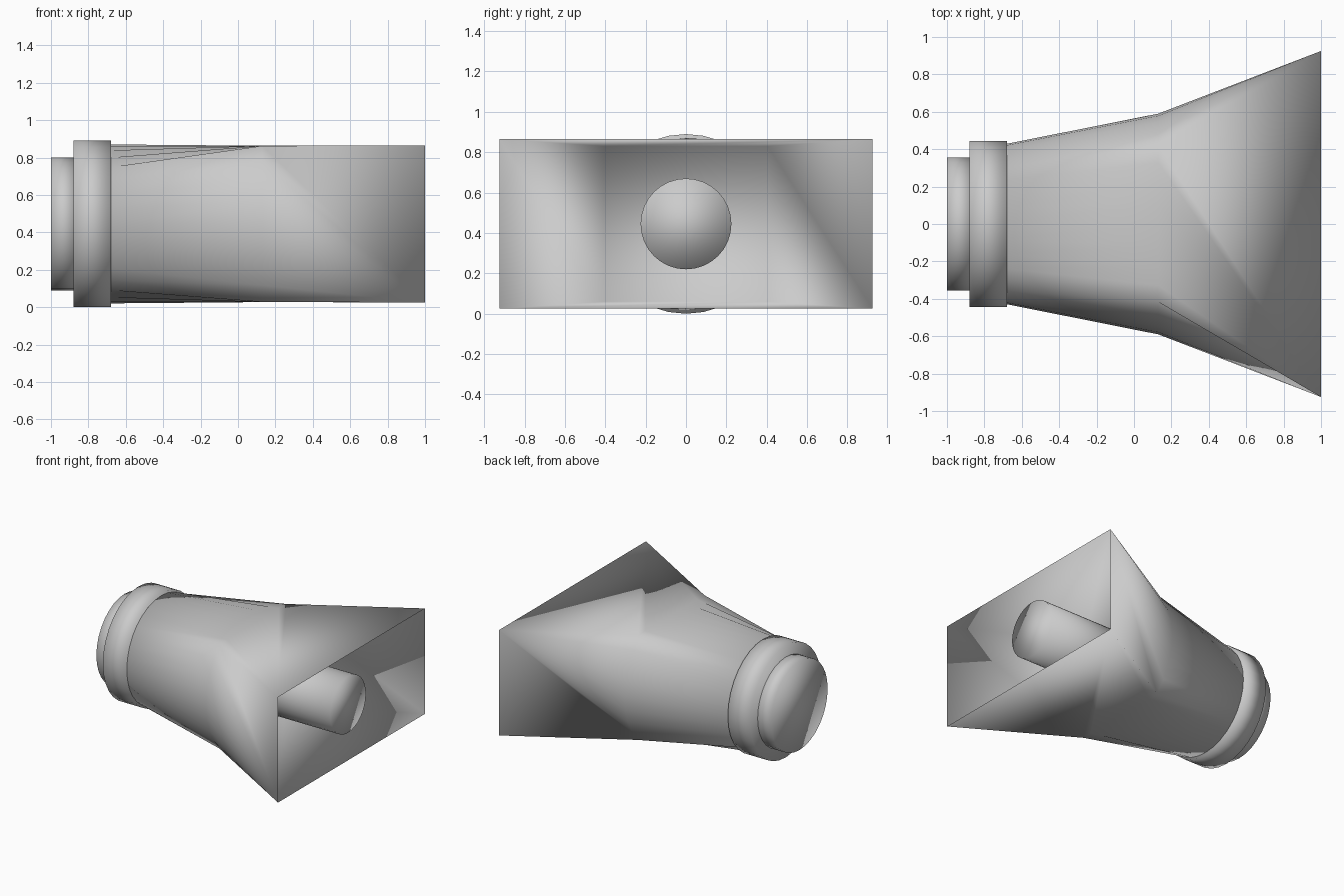
import bpy, bmesh, math
from mathutils import Matrix

if "Cube" in bpy.data.objects:
    bpy.data.objects.remove(bpy.data.objects["Cube"])

N = 32          # sides of every round part
CZ = 0.445      # height of the main axis


def finish(name, bm):
    bmesh.ops.recalc_face_normals(bm, faces=bm.faces[:])
    me = bpy.data.meshes.new(name)
    bm.to_mesh(me)
    bm.free()
    ob = bpy.data.objects.new(name, me)
    bpy.context.collection.objects.link(ob)
    for p in me.polygons:
        p.use_smooth = True
    return ob


def x_cylinder(name, x0, x1, r):
    """Capped round part lying along x, softly shaded over its rims."""
    bm = bmesh.new()
    m = Matrix.Translation(((x0 + x1) / 2, 0, CZ)) @ Matrix.Rotation(math.pi / 2, 4, 'Y')
    bmesh.ops.create_cone(bm, cap_ends=True, segments=N, radius1=r, radius2=r,
                          depth=x1 - x0, matrix=m)
    return finish(name, bm)


def ring(bm, x, r, half_h):
    """Circle across x, flattened above and below at half_h."""
    vs = []
    for k in range(N):
        a = math.tau * k / N
        z = max(-half_h, min(half_h, r * math.cos(a)))
        vs.append(bm.verts.new((x, r * math.sin(a), CZ + z)))
    return vs


def rect(bm, x, hy, hz):
    """Rectangle across x: upper +y, lower +y, lower -y, upper -y."""
    return [bm.verts.new((x, y, CZ + z)) for y, z in
            ((hy, hz), (hy, -hz), (-hy, -hz), (-hy, hz))]


# nozzle shell: round neck -> flattened circle -> rectangular mouth
bm = bmesh.new()
a = ring(bm, -0.70, 0.425, 0.425)
b = ring(bm, 0.13, 0.59, 0.418)
mouth = rect(bm, 1.0, 0.925, 0.42)
up, lp, lm, um = mouth
bm.faces.new(a)
for k in range(N):
    j = (k + 1) % N
    bm.faces.new((a[k], a[j], b[j], b[k]))
# flat top and bottom
bm.faces.new([b[k % N] for k in range(28, 37)] + [up, um])
bm.faces.new([b[k] for k in range(12, 21)] + [lm, lp])
# side fans, each arc gathered into one mouth corner
for first, c0, c1 in ((4, up, lp), (20, lm, um)):
    for k in range(first, first + 8):
        bm.faces.new((b[k], b[k + 1], c0))
    bm.faces.new((b[first + 8], c0, c1))

# tapered pocket inside the mouth, closed at its back
back = rect(bm, 0.13, 0.405, 0.385)
bm.faces.new(back)
for i in (1, 3):
    j = (i + 1) % 4
    bm.faces.new((back[i], back[j], mouth[j], mouth[i]))
for i in (0, 2):
    j = i + 1
    bm.faces.new((back[i], back[j], mouth[j]))
    bm.faces.new((back[i], mouth[j], mouth[i]))
finish("flared_nozzle", bm)

# round parts: rear plug, collar and inner rod
x_cylinder("rear_plug", -1.0, -0.86, 0.355)
x_cylinder("collar", -0.88, -0.68, 0.445)
x_cylinder("inner_rod", 0.0, 0.97, 0.225)
